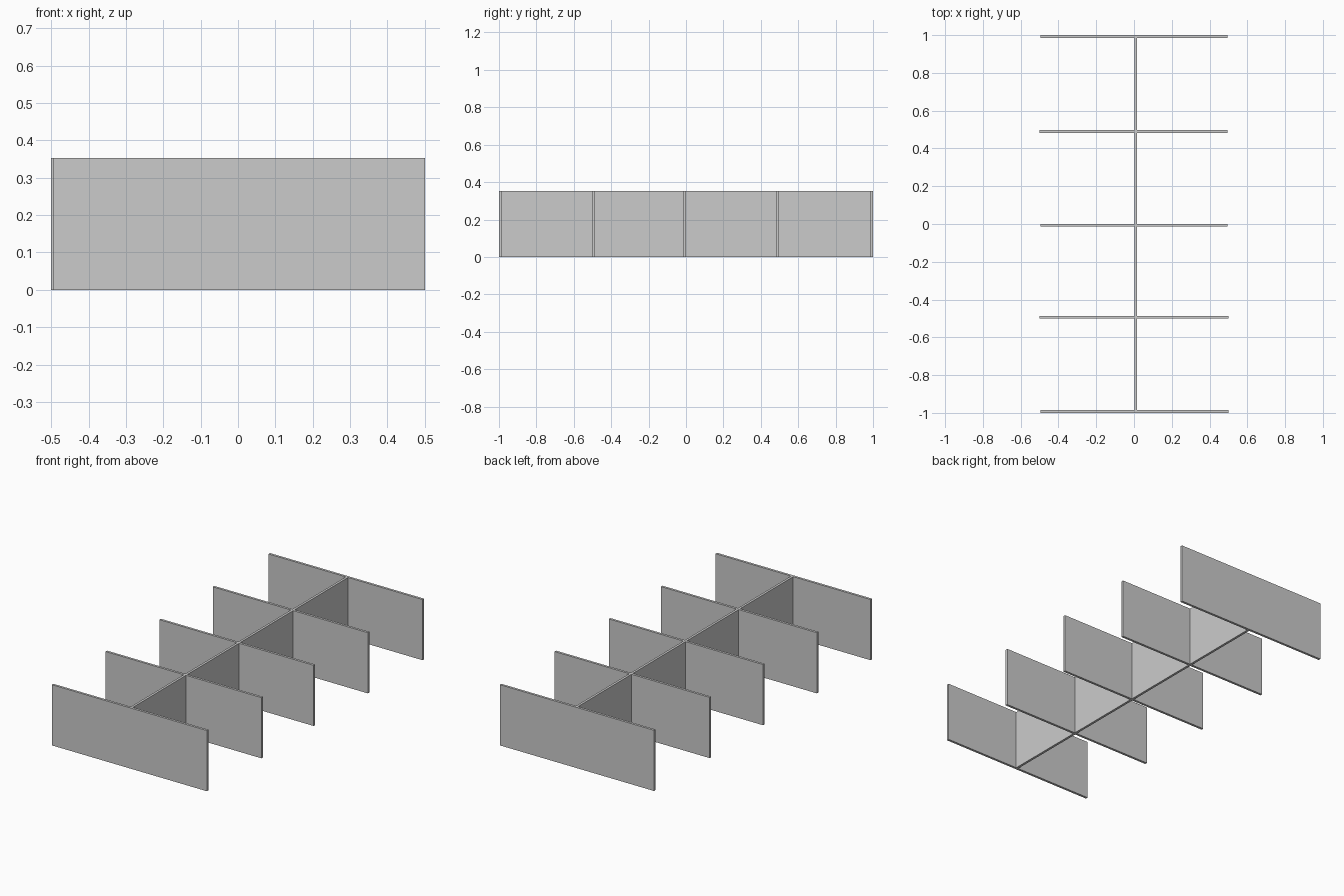
import bpy

if "Cube" in bpy.data.objects:
    bpy.data.objects.remove(bpy.data.objects["Cube"])

HEIGHT = 0.352
THICK = 0.014


def panel(name, x0, x1, y0, y1):
    """Upright board standing on the floor."""
    bpy.ops.mesh.primitive_cube_add(
        size=1, location=((x0 + x1) / 2, (y0 + y1) / 2, HEIGHT / 2))
    ob = bpy.context.object
    ob.name = name
    ob.scale = (x1 - x0, y1 - y0, HEIGHT)
    bpy.ops.object.transform_apply(location=False, rotation=False, scale=True)
    return ob


# Cross partitions, front to back: centre y, left end, right end
cross = [
    (-0.993, -0.495, 0.50),
    (-0.493, -0.50, 0.50),
    (-0.006, -0.495, 0.495),
    (0.490, -0.50, 0.495),
    (0.993, -0.495, 0.495),
]
for i, (y, x0, x1) in enumerate(cross, 1):
    panel(f"cross_partition_{i}", x0, x1, y - THICK / 2, y + THICK / 2)

# Spine panels filling each bay between neighbouring partitions
for i, (a, b) in enumerate(zip(cross, cross[1:]), 1):
    panel(f"spine_panel_{i}", 0.002, 0.002 + THICK,
          a[0] + THICK / 2, b[0] - THICK / 2)
